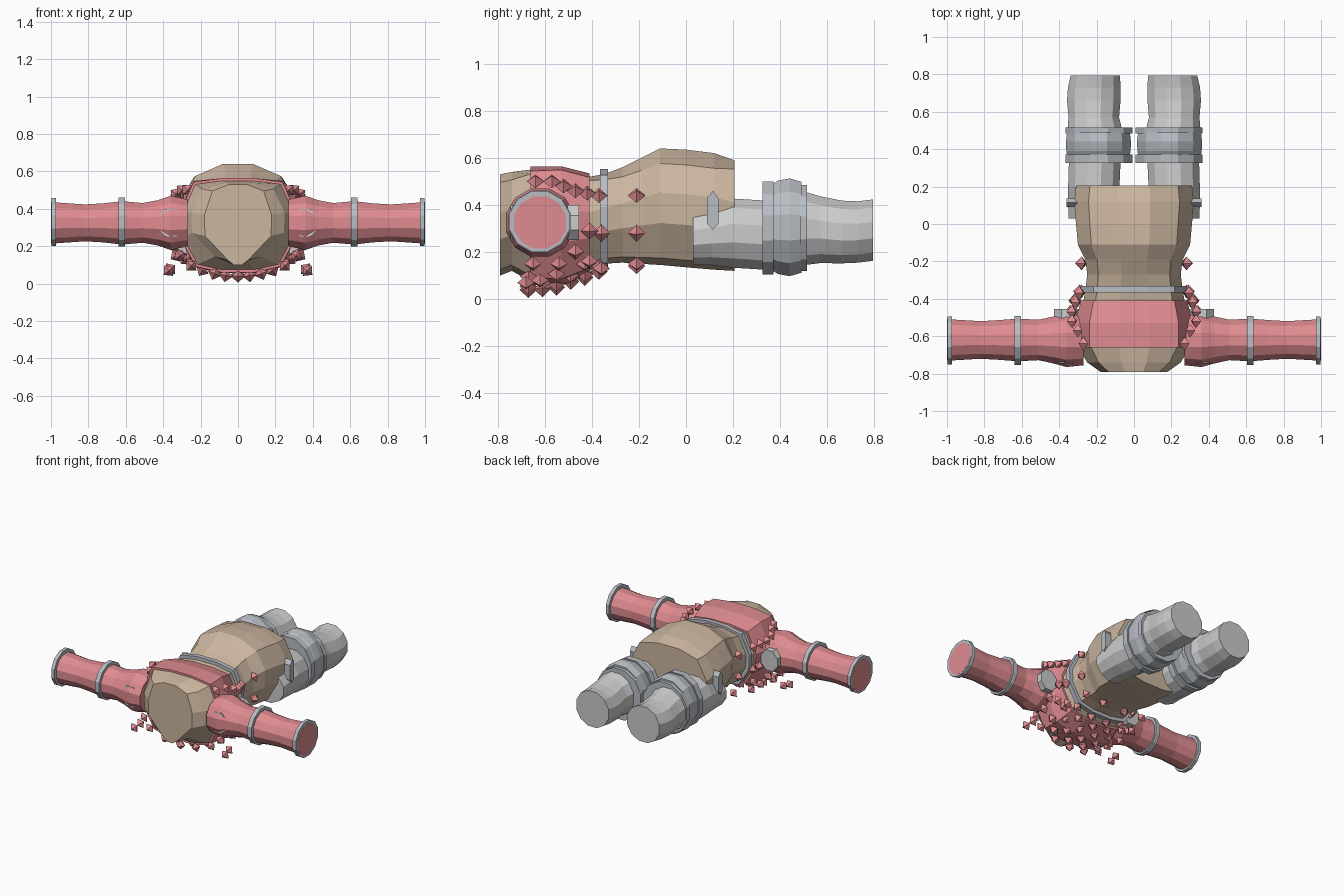
import bpy, bmesh, math
from mathutils import Vector


def mat(name, rgb):
    m = bpy.data.materials.new(name)
    m.diffuse_color = (*rgb, 1)
    return m


TAN = mat("tan", (0.60, 0.47, 0.35))
RED = mat("red", (0.74, 0.26, 0.28))
STEEL = mat("steel", (0.48, 0.51, 0.55))


def finish(bm, name, m=None):
    bmesh.ops.recalc_face_normals(bm, faces=bm.faces)
    me = bpy.data.meshes.new(name)
    bm.to_mesh(me)
    bm.free()
    ob = bpy.data.objects.new(name, me)
    bpy.context.collection.objects.link(ob)
    if m:
        me.materials.append(m)
    return ob


def loft(name, rings, m=None):
    """Skin a list of equal-length point rings and cap both ends."""
    bm = bmesh.new()
    vs = [[bm.verts.new(p) for p in r] for r in rings]
    n = len(vs[0])
    for a, b in zip(vs, vs[1:]):
        for i in range(n):
            j = (i + 1) % n
            bm.faces.new((a[i], a[j], b[j], b[i]))
    bm.faces.new(vs[0])
    bm.faces.new(vs[-1])
    return finish(bm, name, m)


def body_ring(y, w, top, bot, shoulder=0.88, chin=0.62, grow=0.0):
    """Twelve-sided torso section; shoulder = flatness of top, chin = width of bottom."""
    w, top, bot = w + grow, top + grow, bot - grow
    half = [(0.27, 1), (0.76, shoulder), (1, 0.62), (0.98, 0.36), (chin, 0.06), (chin * 0.4, 0)]
    pts = [(x * w, bot + t * (top - bot)) for x, t in half]
    pts += [(-x, z) for x, z in reversed(pts)]
    return [Vector((x, y, z)) for x, z in pts]


def round_ring(c, r1, r2, axis, n=12):
    """Ellipse across the x or y axis; r1 horizontal, r2 vertical."""
    out = []
    for i in range(n):
        a = 2 * math.pi * (i + 0.5) / n
        u, v = r1 * math.cos(a), r2 * math.sin(a)
        out.append(Vector(c) + Vector((0, u, v) if axis == "x" else (u, 0, v)))
    return out


# torso
torso = [(-0.79, 0.18, 0.53, 0.10, 0.92, 0.3), (-0.74, 0.25, 0.54, 0.12, 0.92, 0.5),
         (-0.66, 0.30, 0.55, 0.075, 0.96, 0.72), (-0.53, 0.30, 0.55, 0.07, 0.97, 0.72),
         (-0.41, 0.27, 0.52, 0.12, 0.96, 0.7), (-0.35, 0.26, 0.53, 0.15, 0.94, 0.7),
         (-0.27, 0.25, 0.56, 0.155, 0.90, 0.7), (-0.19, 0.26, 0.60, 0.15, 0.88, 0.7),
         (-0.11, 0.30, 0.64, 0.145, 0.87, 0.7), (0.0, 0.31, 0.635, 0.135, 0.87, 0.7),
         (0.12, 0.32, 0.62, 0.125, 0.87, 0.7), (0.205, 0.31, 0.59, 0.12, 0.92, 0.7)]
loft("torso", [body_ring(*s) for s in torso], TAN)

# red chest cover and waist belt
loft("chest_cover", [body_ring(*s, grow=0.014) for s in torso[2:5]], RED)
belt = (0.262, 0.53, 0.15, 0.94, 0.7)
loft("belt", [body_ring(y, *belt, grow=0.022) for y in (-0.365, -0.332)], STEEL)

for s, side in ((-1, "left"), (1, "right")):
    # arm
    arm = [(0.27, 0.14, 0.13), (0.36, 0.15, 0.15), (0.43, 0.13, 0.125), (0.51, 0.112, 0.11),
           (0.62, 0.118, 0.12), (0.72, 0.11, 0.108), (0.82, 0.104, 0.102), (0.999, 0.115, 0.115)]
    loft(side + "_arm", [round_ring((s * x, -0.62, 0.325), a, b, "x") for x, a, b in arm], RED)
    for nm, x0, x1, r in (("elbow", 0.605, 0.638, 0.136), ("wrist", 0.972, 0.998, 0.133)):
        loft(f"{side}_{nm}_band",
             [round_ring((s * x, -0.622, 0.33), r, r, "x") for x in (x0, x1)], STEEL)
    # shoulder pivot
    loft(side + "_shoulder_pivot",
         [round_ring((s * 0.36, y, 0.325), 0.072, 0.08, "y", 8) for y in (-0.745, -0.455)])

    # leg: y, centre x, half width, centre z, half height
    leg = [(0.03, 0.215, 0.14, 0.26, 0.118), (0.11, 0.215, 0.142, 0.27, 0.13),
           (0.2, 0.215, 0.142, 0.28, 0.152), (0.33, 0.21, 0.143, 0.272, 0.152),
           (0.42, 0.205, 0.15, 0.30, 0.17), (0.51, 0.21, 0.15, 0.30, 0.16),
           (0.57, 0.215, 0.14, 0.295, 0.147), (0.66, 0.215, 0.148, 0.285, 0.138),
           (0.73, 0.212, 0.146, 0.285, 0.135), (0.795, 0.207, 0.136, 0.293, 0.135)]
    loft(side + "_leg", [round_ring((s * x, y, z), a, b, "y") for y, x, a, z, b in leg])
    # knee guard with raised rims
    knee = [(0.36, 0.172, 0.185), (0.39, 0.178, 0.205), (0.44, 0.18, 0.215), (0.49, 0.174, 0.2)]
    loft(side + "_knee_guard",
         [round_ring((s * 0.19, y, 0.305), a, b, "y") for y, a, b in knee], STEEL)
    for nm, y0, y1, h in (("upper", 0.325, 0.372, 0.205), ("lower", 0.485, 0.515, 0.19)):
        loft(f"{side}_knee_rim_{nm}",
             [round_ring((s * 0.188, y, 0.302), 0.185, h, "y") for y in (y0, y1)], STEEL)
    # hip clip
    clip = [(0.09, 0.32), (0.115, 0.295), (0.137, 0.32), (0.137, 0.43), (0.115, 0.46), (0.09, 0.43)]
    loft(side + "_hip_clip",
         [[Vector((s * x, y, z)) for y, z in clip] for x in (0.30, 0.362)], STEEL)

# studs: chest sides, underside and a sparse row at the waist
studs = []
for x, y, z in [(0.27, -0.64, 0.50), (0.30, -0.57, 0.50), (0.33, -0.52, 0.48), (0.33, -0.47, 0.46),
                (0.31, -0.42, 0.45), (0.29, -0.37, 0.44), (0.31, -0.41, 0.29), (0.29, -0.36, 0.28),
                (0.34, -0.47, 0.20), (0.32, -0.41, 0.16), (0.28, -0.36, 0.13), (0.33, -0.54, 0.15),
                (0.31, -0.65, 0.15), (0.36, -0.62, 0.08), (0.37, -0.68, 0.07), (0.28, -0.21, 0.44),
                (0.28, -0.21, 0.28), (0.24, -0.21, 0.15), (0.09, -0.21, 0.14)]:
    studs += [(x, y, z), (-x, y, z)]
for row, y in enumerate((-0.67, -0.61, -0.55, -0.49, -0.43, -0.37)):
    lift = max(0, y + 0.58) * 0.35
    for i in range(-2, 3):
        x = i * 0.125 + (0.06 if row % 2 else 0)
        if abs(x) < 0.27:
            studs.append((x, y, 0.04 + lift + 0.9 * x * x))
bm = bmesh.new()
for p in studs:
    c = Vector(p)
    out = Vector((c.x, 0, (c.z - 0.31) * 1.3)).normalized()
    side = Vector((0, 1, 0))
    up = out.cross(side)
    rim = [bm.verts.new(c + d * 0.037) for d in (side, up, -side, -up)]
    for tip in (bm.verts.new(c + out * 0.036), bm.verts.new(c - out * 0.03)):
        for i in range(4):
            bm.faces.new((rim[i], rim[(i + 1) % 4], tip))
finish(bm, "studs", RED)
